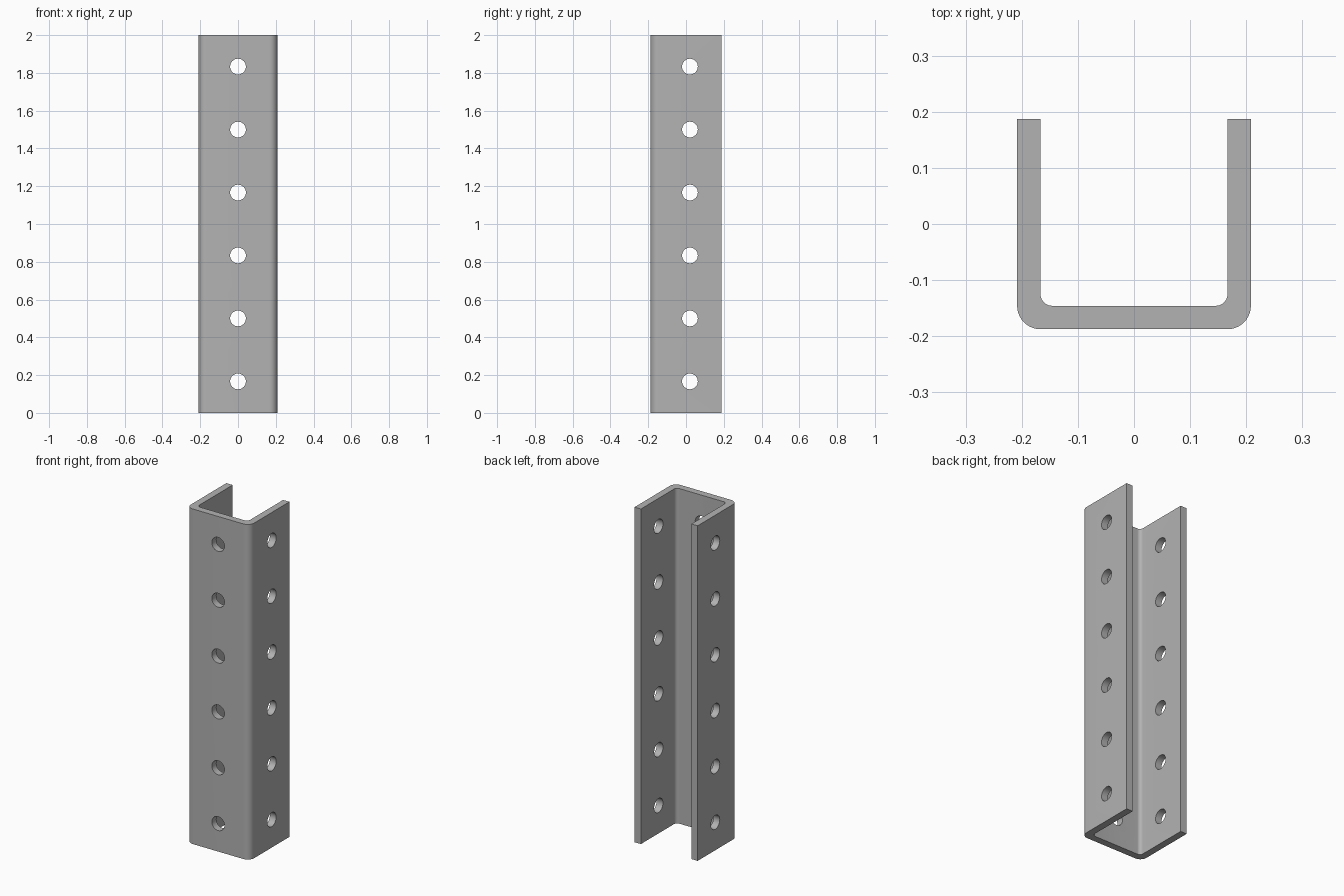
import bpy
import bmesh
from math import pi, cos, sin
from mathutils import Matrix, Vector

if "Cube" in bpy.data.objects:
    bpy.data.objects.remove(bpy.data.objects["Cube"], do_unlink=True)

HEIGHT = 2.0
HALF_W, HALF_D = 0.2083, 0.1875
WALL = 0.0417
OUTER_R, INNER_R = 0.0417, 0.0208
HOLE_R, HOLE_COUNT = 0.0417, 6
PITCH = HEIGHT / HOLE_COUNT
FLANGE_HOLE_Y = 0.0208


def arc(cx, cy, radius, steps=10):
    """Quarter bend from the bottom of the web round to the +x flange."""
    return [(cx + radius * cos(a), cy + radius * sin(a))
            for a in (-pi / 2 + pi / 2 * i / steps for i in range(steps + 1))]


def make_object(name, bm):
    bmesh.ops.recalc_face_normals(bm, faces=bm.faces)
    mesh = bpy.data.meshes.new(name)
    bm.to_mesh(mesh)
    bm.free()
    obj = bpy.data.objects.new(name, mesh)
    bpy.context.collection.objects.link(obj)
    return obj


# Galvanised steel colour
steel = bpy.data.materials.new("steel_grey")
steel.use_nodes = True
colour = (0.45, 0.45, 0.45, 1.0)
steel.diffuse_color = colour
steel.node_tree.nodes["Principled BSDF"].inputs["Base Color"].default_value = colour

# U-shaped section: half outline, mirrored, then extruded upward
inner_w = HALF_W - WALL
half = arc(HALF_W - OUTER_R, -HALF_D + OUTER_R, OUTER_R)
half += [(HALF_W, HALF_D), (inner_w, HALF_D)]
half += arc(inner_w - INNER_R, -HALF_D + WALL + INNER_R, INNER_R)[::-1]
outline = half + [(-x, y) for x, y in reversed(half)]

bm = bmesh.new()
base = bm.faces.new([bm.verts.new((x, y, 0)) for x, y in outline])
top = bmesh.ops.extrude_face_region(bm, geom=[base])["geom"]
bmesh.ops.translate(bm, vec=Vector((0, 0, HEIGHT)),
                    verts=[v for v in top if isinstance(v, bmesh.types.BMVert)])
channel = make_object("channel", bm)
channel.data.materials.append(steel)

# Hole cutters: one row through the web, one row through both flanges
bm = bmesh.new()
for i in range(HOLE_COUNT):
    z = PITCH * (i + 0.5)
    for centre, axis, length in (((0, -HALF_D, z), "X", 0.2),
                                 ((0, FLANGE_HOLE_Y, z), "Y", 0.6)):
        bmesh.ops.create_cone(
            bm, cap_ends=True, segments=32, radius1=HOLE_R, radius2=HOLE_R, depth=length,
            matrix=Matrix.Translation(centre) @ Matrix.Rotation(pi / 2, 4, axis))
cutter = make_object("hole_cutter", bm)
cutter.hide_render = True

cut = channel.modifiers.new("holes", "BOOLEAN")
cut.operation = "DIFFERENCE"
cut.solver = "EXACT"
cut.object = cutter

bpy.ops.object.select_all(action="DESELECT")
channel.select_set(True)
bpy.context.view_layer.objects.active = channel
bpy.ops.object.modifier_apply(modifier=cut.name)
bpy.data.objects.remove(cutter, do_unlink=True)

# Smooth bends and bores, crisp rims
bpy.ops.object.shade_smooth_by_angle(angle=pi / 6)
